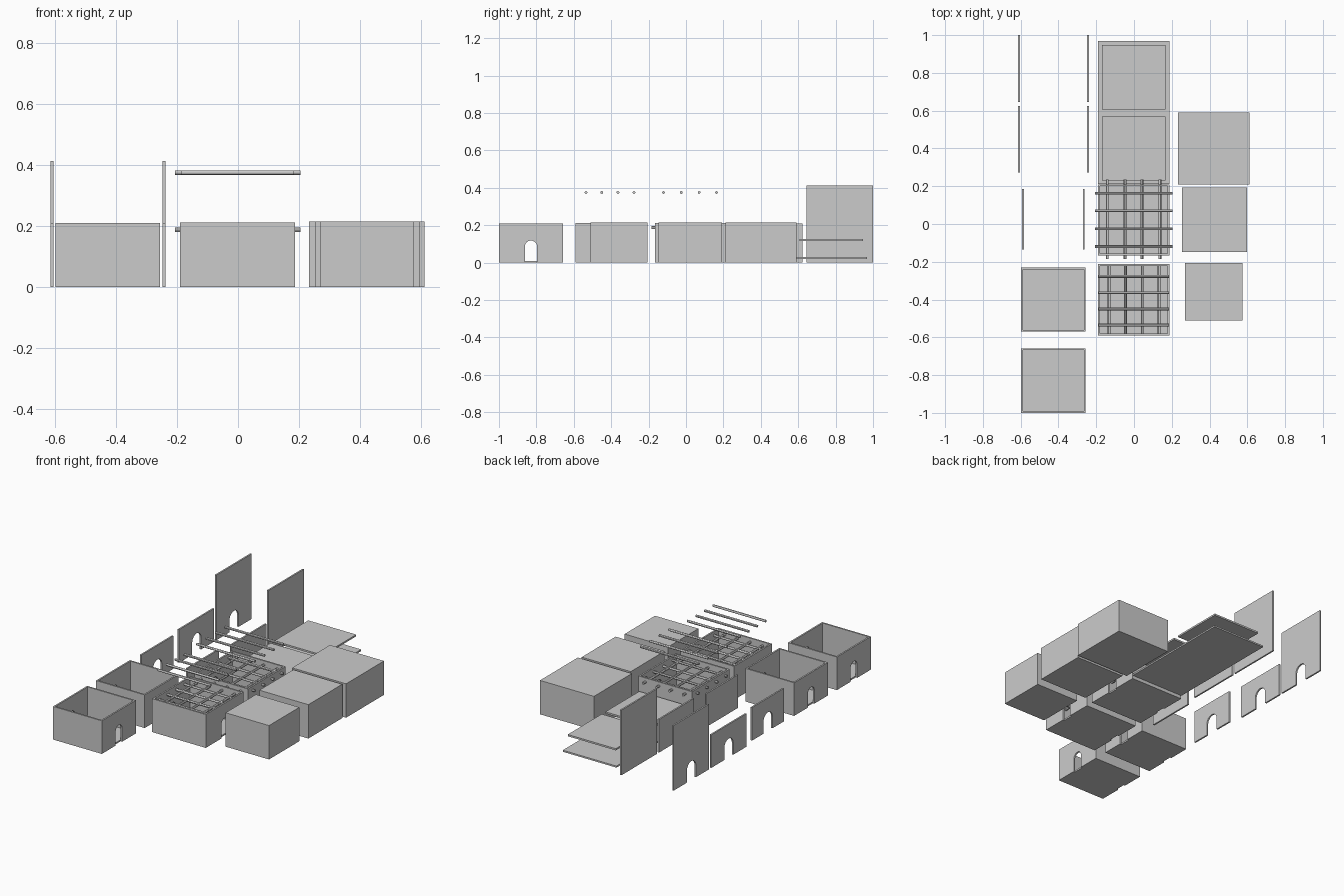
import bpy, bmesh, math
from mathutils import Matrix, Vector

if "Cube" in bpy.data.objects:
    bpy.data.objects.remove(bpy.data.objects["Cube"])

T = 0.01  # wall thickness


def finish(bm, name, smooth=False):
    bmesh.ops.recalc_face_normals(bm, faces=bm.faces)
    me = bpy.data.meshes.new(name)
    bm.to_mesh(me)
    bm.free()
    ob = bpy.data.objects.new(name, me)
    bpy.context.collection.objects.link(ob)
    if smooth:
        bpy.context.view_layer.objects.active = ob
        ob.select_set(True)
        bpy.ops.object.shade_smooth_by_angle()
        ob.select_set(False)
    return ob


def add_block(bm, x0, x1, y0, y1, z0, z1):
    m = Matrix.Translation(((x0 + x1) / 2, (y0 + y1) / 2, (z0 + z1) / 2))
    m = m @ Matrix.Diagonal((x1 - x0, y1 - y0, z1 - z0, 1))
    bmesh.ops.create_cube(bm, size=1, matrix=m)


def block(name, *dims):
    bm = bmesh.new()
    add_block(bm, *dims)
    return finish(bm, name)


def add_arched_wall(bm, x0, x1, y0, y1, h, door_w, door_h):
    # wall outline in the y-z plane with a round-topped doorway, extruded along x
    c, r = (y0 + y1) / 2, door_w / 2
    pts = [(y0, 0), (y0, h), (y1, h), (y1, 0), (c + r, 0)]
    for i in range(13):
        a = math.pi * i / 12
        pts.append((c + r * math.cos(a), door_h - r + r * math.sin(a)))
    pts.append((c - r, 0))
    face = bm.faces.new([bm.verts.new((x0, y, z)) for y, z in pts])
    ext = bmesh.ops.extrude_face_region(bm, geom=[face], use_keep_orig=True)
    moved = [v for v in ext["geom"] if isinstance(v, bmesh.types.BMVert)]
    bmesh.ops.translate(bm, verts=moved, vec=(x1 - x0, 0, 0))


def room(name, x0, x1, y0, y1, h):
    # open-topped room: floor, two plain walls, two walls with a doorway
    bm = bmesh.new()
    add_arched_wall(bm, x0, x0 + T, y0, y1, h, 0.066, 0.118)
    add_arched_wall(bm, x1 - T, x1, y0, y1, h, 0.066, 0.118)
    add_block(bm, x0 + T, x1 - T, y0, y0 + T, 0, h)
    add_block(bm, x0 + T, x1 - T, y1 - T, y1, 0, h)
    add_block(bm, x0 + T, x1 - T, y0 + T, y1 - T, 0, T)
    return finish(bm, name)


def beams(name, axis, start, end, positions, z, r=0.0075):
    # row of round roof beams running along one axis
    bm = bmesh.new()
    for p in positions:
        mid = (start + end) / 2
        if axis == 'x':
            m = Matrix.Translation((mid, p, z)) @ Matrix.Rotation(math.pi / 2, 4, 'Y')
        else:
            m = Matrix.Translation((p, mid, z)) @ Matrix.Rotation(math.pi / 2, 4, 'X')
        bmesh.ops.create_cone(bm, cap_ends=True, segments=12, radius1=r, radius2=r,
                              depth=end - start, matrix=m)
    return finish(bm, name, True)


# small rooms at the left front
room("lower_room", -0.598, -0.256, -1.0, -0.658, 0.21)
room("upper_room", -0.598, -0.256, -0.57, -0.23, 0.21)

# beamed rooms in the middle, with crossing beams inside and spare beams above
room("beamed_room_front", -0.19, 0.187, -0.59, -0.212, 0.212)
room("beamed_room_back", -0.19, 0.187, -0.166, 0.21, 0.212)
rows_front = (-0.535, -0.45, -0.364, -0.278)
rows_back = (-0.12, -0.025, 0.07, 0.163)
beams("front_cross_beams", 'x', -0.187, 0.184, rows_front, 0.187)
beams("front_long_beams", 'y', -0.587, -0.215, (-0.132, -0.045, 0.044, 0.133), 0.187)
beams("back_cross_beams", 'x', -0.206, 0.205, rows_back, 0.187)
beams("back_long_beams", 'y', -0.185, 0.235, (-0.142, -0.047, 0.042, 0.137), 0.187)
beams("front_spare_beams", 'x', -0.187, 0.184, rows_front, 0.375)
beams("back_spare_beams", 'x', -0.206, 0.205, rows_back, 0.375)

# flat roof slabs behind the beamed rooms
block("lower_slab", -0.19, 0.187, 0.212, 0.968, 0.02, 0.03)
for i, y in enumerate((0.23, 0.607)):
    block(f"upper_slab_{i + 1}", -0.17, 0.167, y, y + 0.34, 0.116, 0.127)

# solid blocks on the right
block("block_large", 0.233, 0.612, 0.21, 0.59, 0, 0.215)
block("block_medium", 0.253, 0.597, -0.147, 0.193, 0, 0.215)
block("block_small", 0.27, 0.575, -0.51, -0.206, 0, 0.215)

# loose wall panels: doorway panels on the outside, plain ones inside
for name, xo, xi, y0, y1, h in (("tall", -0.614, -0.248, 0.645, 1.0, 0.413),
                                ("wide", -0.614, -0.248, 0.272, 0.624, 0.21),
                                ("narrow", -0.593, -0.271, -0.135, 0.184, 0.21)):
    bm = bmesh.new()
    add_arched_wall(bm, xo, xo + T, y0, y1, h, 0.09, 0.12)
    finish(bm, f"{name}_door_panel")
    block(f"{name}_plain_panel", xi, xi + T, y0, y1, 0, h)
